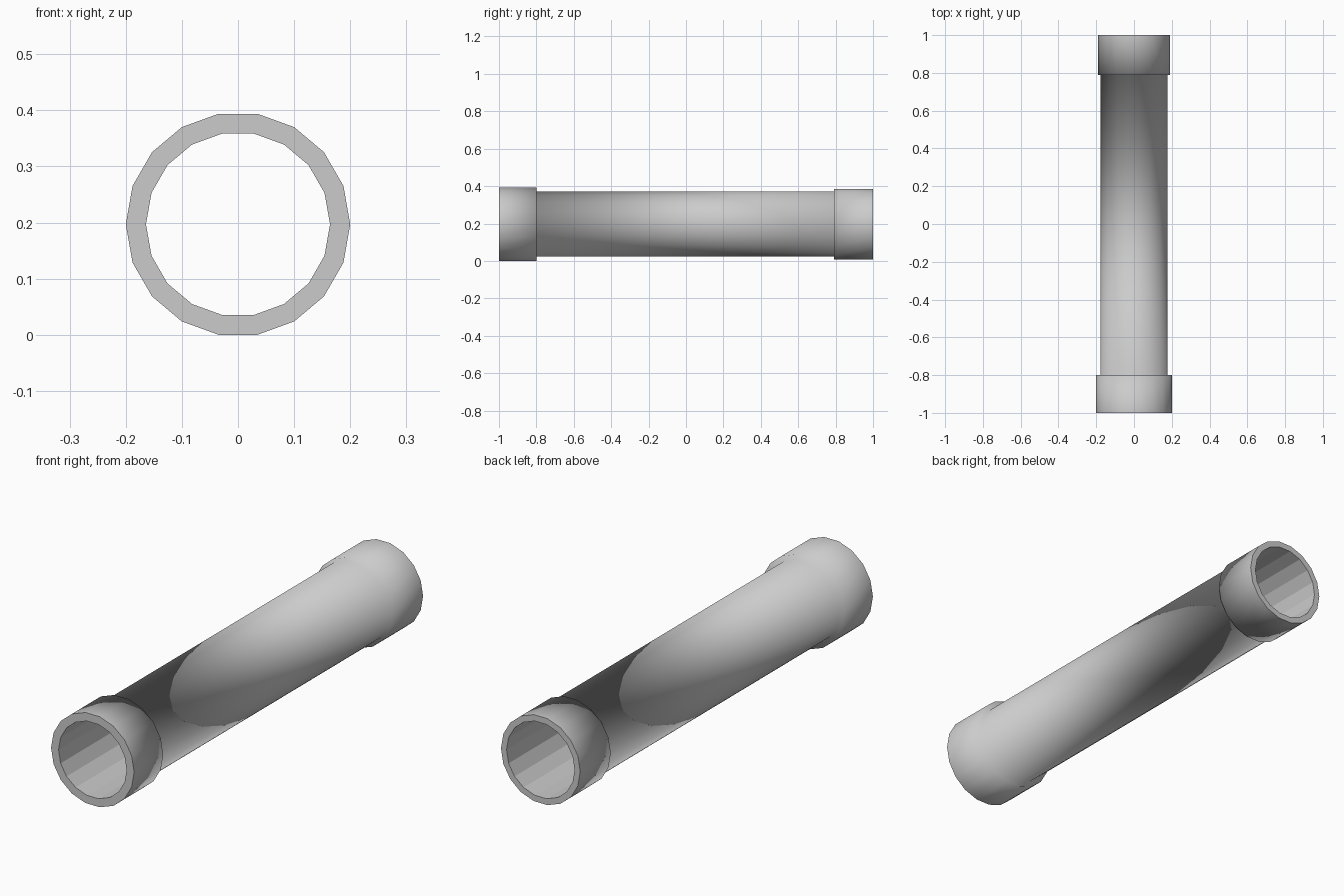
import bpy, bmesh
from math import cos, sin, tau

if "Cube" in bpy.data.objects:
    bpy.data.objects.remove(bpy.data.objects["Cube"])

SIDES = 18
CENTRE_Z = 0.197

# Closed lengthwise profile (y, radius, smooth face to the next point)
PROFILE = [
    (-1.00, 0.200, True),    # front collar
    (-0.80, 0.200, True),    # step down to the tube
    (-0.80, 0.177, True),    # main tube
    (0.79, 0.177, True),     # step up to the back collar
    (0.79, 0.191, True),     # back collar
    (1.00, 0.191, False),    # back rim
    (1.00, 0.164, False),    # bore
    (-1.00, 0.164, False),   # front rim
]


def revolve(name, profile):
    """Spin a closed profile around the lengthwise (y) axis."""
    bm = bmesh.new()
    rings = []
    for y, r, _ in profile:
        rings.append([bm.verts.new((r * cos(tau * i / SIDES), y,
                                    CENTRE_Z + r * sin(tau * i / SIDES)))
                      for i in range(SIDES)])
    for k, (_, _, smooth) in enumerate(profile):
        a, b = rings[k], rings[(k + 1) % len(rings)]
        for i in range(SIDES):
            j = (i + 1) % SIDES
            face = bm.faces.new((a[i], b[i], b[j], a[j]))
            face.smooth = smooth
    bmesh.ops.recalc_face_normals(bm, faces=bm.faces[:])
    mesh = bpy.data.meshes.new(name)
    bm.to_mesh(mesh)
    bm.free()
    obj = bpy.data.objects.new(name, mesh)
    bpy.context.collection.objects.link(obj)
    return obj


# Hollow pipe with a collar at each end
revolve("collared_pipe", PROFILE)
